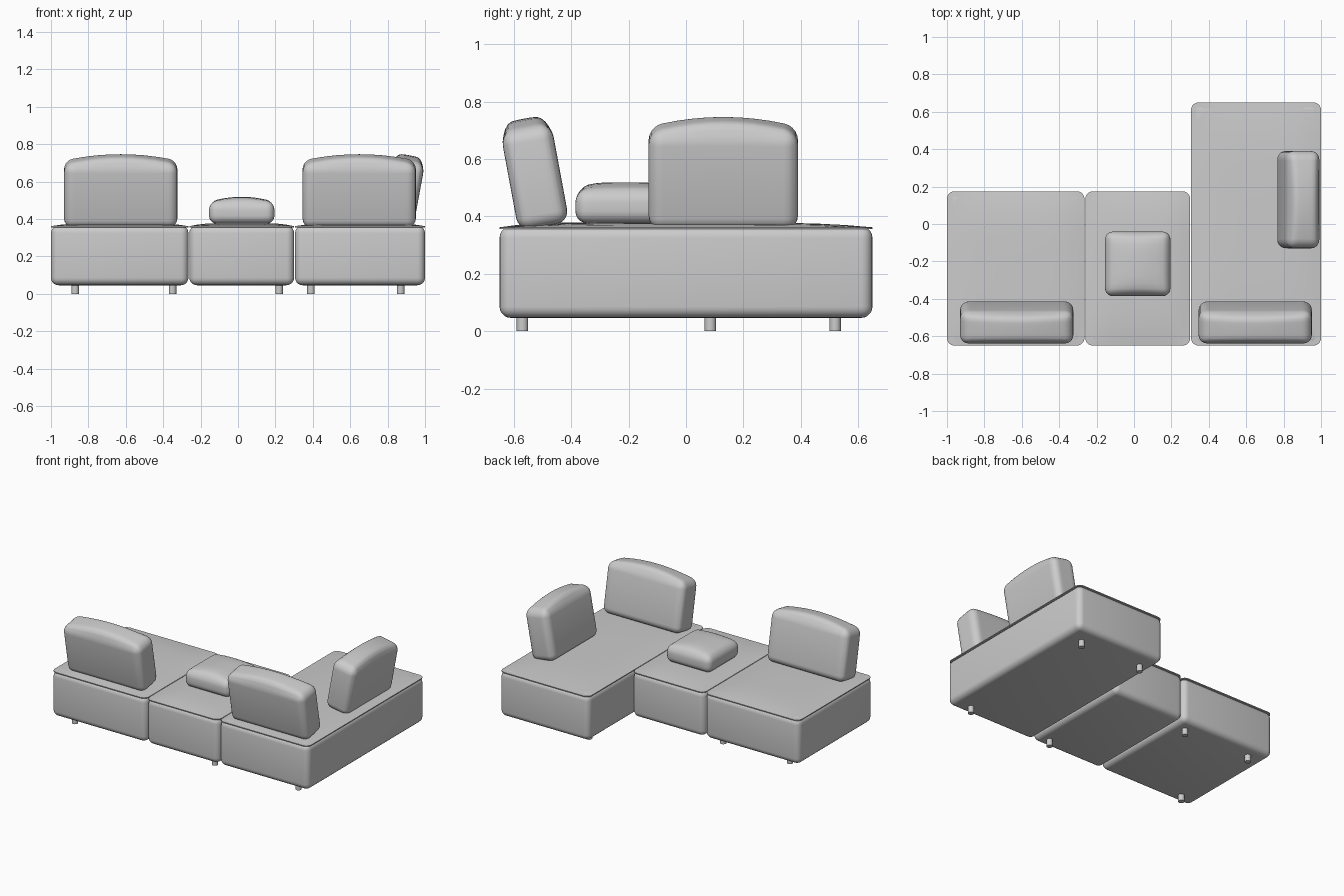
import bpy, bmesh, math
from mathutils import Vector

if "Cube" in bpy.data.objects:
    bpy.data.objects.remove(bpy.data.objects["Cube"])


def soft_box(name, loc, size, radius, crown=0.0, power=2, rot=(0, 0, 0),
             vertical_only=False, cuts=10):
    """Rounded box with its base at local z = 0 and an optional domed top."""
    sx, sy, sz = size
    bm = bmesh.new()
    bmesh.ops.create_cube(bm, size=1)
    for v in bm.verts:
        v.co = Vector((v.co.x * sx, v.co.y * sy, (v.co.z + 0.5) * sz))
    edges = [e for e in bm.edges if not vertical_only
             or abs(e.verts[0].co.z - e.verts[1].co.z) > sz * 0.5]
    bmesh.ops.bevel(bm, geom=edges, offset=radius, segments=5, profile=0.5,
                    affect='EDGES', clamp_overlap=True)
    if crown:
        # slice into strips so that the top can be domed
        for axis, length in ((0, sx), (1, sy)):
            normal = Vector((axis == 0, axis == 1, 0))
            for i in range(1, cuts):
                co = normal * length * (i / cuts - 0.5)
                bmesh.ops.bisect_plane(
                    bm, geom=bm.verts[:] + bm.edges[:] + bm.faces[:],
                    plane_co=co, plane_no=normal, dist=1e-5)
        for v in bm.verts:
            u, w = abs(2 * v.co.x / sx), abs(2 * v.co.y / sy)
            h = min(1, max(0, (v.co.z - sz * 0.5) / (sz * 0.5)))
            bump = max(0, 1 - u ** power) * max(0, 1 - w ** 4)
            v.co.z += crown * bump * h
    mesh = bpy.data.meshes.new(name)
    bm.to_mesh(mesh)
    bm.free()
    obj = bpy.data.objects.new(name, mesh)
    bpy.context.collection.objects.link(obj)
    obj.location, obj.rotation_euler = loc, rot
    smooth(obj)
    return obj


def smooth(obj):
    bpy.ops.object.select_all(action='DESELECT')
    obj.select_set(True)
    bpy.context.view_layer.objects.active = obj
    bpy.ops.object.shade_smooth_by_angle(angle=math.radians(35))


# seat modules: upholstered base plus thin domed top panel with a lip
modules = {
    "left": (-1.0, -0.265, 0.175),
    "middle": (-0.26, 0.30, 0.175),
    "right": (0.305, 1.0, 0.65),
}
for side, (x0, x1, y1) in modules.items():
    y0 = -0.65
    cx, cy, w, d = (x0 + x1) / 2, (y0 + y1) / 2, x1 - x0, y1 - y0
    soft_box(side + "_base", (cx, cy, 0.046), (w, d, 0.319), 0.04)
    soft_box(side + "_top_panel", (cx, cy, 0.356), (w, d, 0.006), 0.04,
             crown=0.017, power=4, vertical_only=True, cuts=14)

# leaning back cushions
tilt = math.radians(10.5)
for name, loc, width, turn in (
        ("left_back_cushion", (-0.627, -0.495, 0.365), 0.605, 0),
        ("right_back_cushion", (0.648, -0.495, 0.365), 0.605, 0),
        ("side_cushion", (0.847, 0.13, 0.365), 0.52, math.pi / 2)):
    soft_box(name, loc, (width, 0.18, 0.345), 0.045, crown=0.037,
             rot=(tilt, 0, turn))

# small loose pillow
soft_box("loose_pillow", (0.02, -0.213, 0.376), (0.35, 0.345, 0.115), 0.042,
         crown=0.028)

# legs
for i, (x, y) in enumerate(((-0.87, -0.57), (-0.87, 0.085), (-0.35, 0.085),
                            (0.22, -0.57), (0.87, -0.57), (0.39, 0.52),
                            (0.87, 0.52))):
    bpy.ops.mesh.primitive_cylinder_add(vertices=24, radius=0.02, depth=0.06,
                                        location=(x, y, 0.03))
    leg = bpy.context.object
    leg.name = "leg_%d" % (i + 1)
    smooth(leg)
